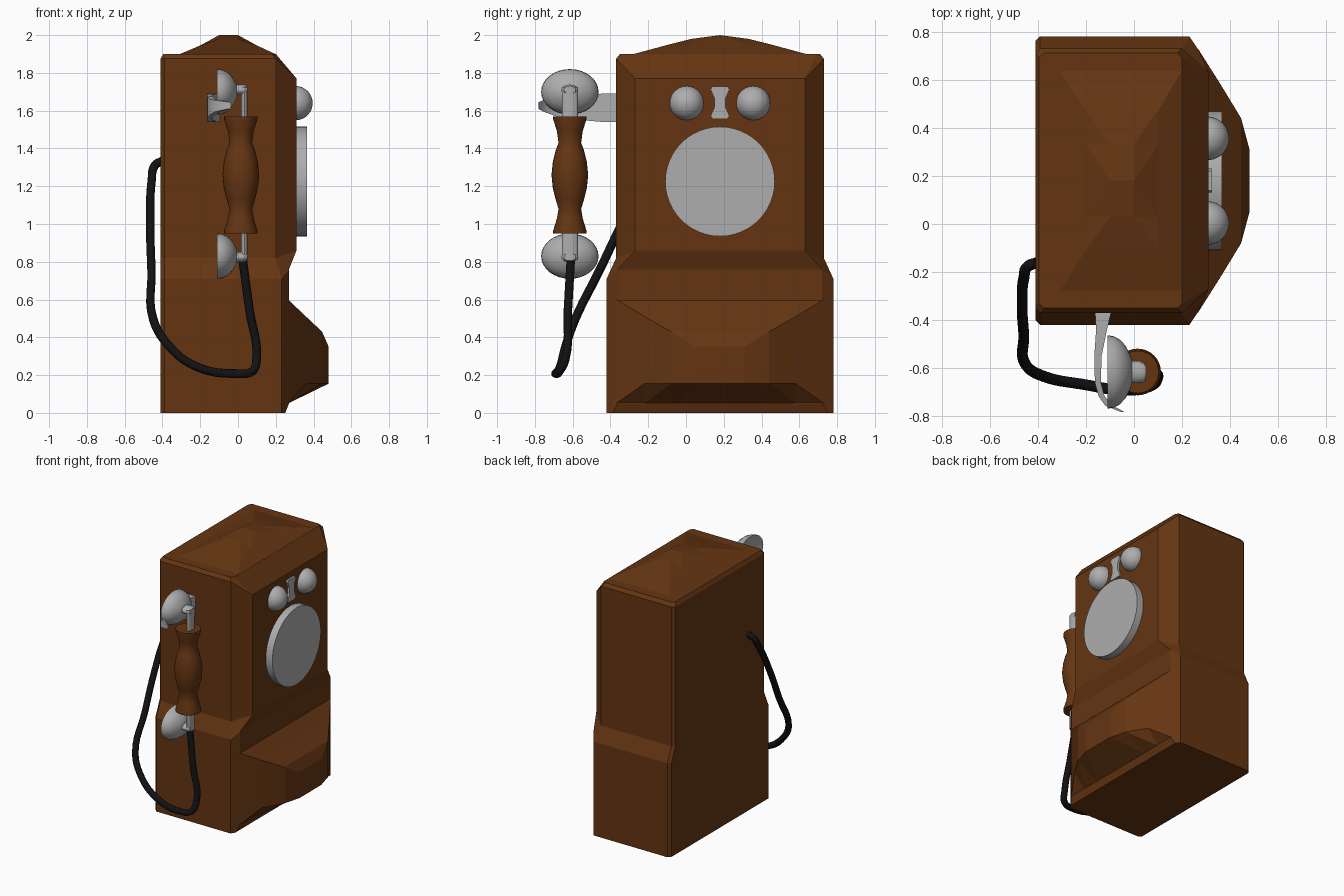
import bpy, bmesh, math

if "Cube" in bpy.data.objects:
    bpy.data.objects.remove(bpy.data.objects["Cube"])


def mat(name, c):
    m = bpy.data.materials.new(name)
    m.diffuse_color = (*c, 1)
    m.use_nodes = True
    m.node_tree.nodes["Principled BSDF"].inputs["Base Color"].default_value = m.diffuse_color
    return m


WOOD = mat("brown wood", (0.13, 0.036, 0.006))
METAL = mat("grey metal", (0.42, 0.42, 0.43))
BLACK = mat("black cord", (0.006, 0.006, 0.006))
YC = 0.18  # centre line of the cabinet in y


def finish(bm, name, m, smooth=None):
    me = bpy.data.meshes.new(name)
    bm.to_mesh(me)
    bm.free()
    ob = bpy.data.objects.new(name, me)
    bpy.context.collection.objects.link(ob)
    me.materials.append(m)
    if smooth:
        bpy.ops.object.select_all(action='DESELECT')
        ob.select_set(True)
        bpy.context.view_layer.objects.active = ob
        bpy.ops.object.shade_smooth_by_angle(angle=math.radians(smooth))
    return ob


def loft(name, rings, m, smooth=None):
    """Skin closed rings of equal length and cap both ends."""
    bm = bmesh.new()
    vs = [[bm.verts.new(p) for p in r] for r in rings]
    n = len(vs[0])
    for a, b in zip(vs, vs[1:]):
        for i in range(n):
            bm.faces.new((a[i], a[(i + 1) % n], b[(i + 1) % n], b[i]))
    bm.faces.new(vs[0])
    bm.faces.new(vs[-1])
    bmesh.ops.recalc_face_normals(bm, faces=bm.faces)
    return finish(bm, name, m, smooth)


def lathe(name, prof, c, axis, m, ra=1, rb=1, n=32, smooth=40):
    """prof = (position along axis, radius); ra, rb scale the two cross axes."""
    rings = []
    for t, r in prof:
        ring = []
        for k in range(n):
            a = 2 * math.pi * k / n
            u, v = ra * r * math.cos(a), rb * r * math.sin(a)
            p = (t, u, v) if axis == 'x' else (u, v, t)
            ring.append([c[i] + p[i] for i in range(3)])
        rings.append(ring)
    return loft(name, rings, m, smooth)


def bulge(name, us, vs, place, up, m):
    """Faceted bulge whose height is the lower of two profiles."""
    bm = bmesh.new()
    h = [[min(hu, hv) for _, hv in vs] for _, hu in us]
    g = [[bm.verts.new(place(u, v, h[i][j])) for j, (v, _) in enumerate(vs)]
         for i, (u, _) in enumerate(us)]
    for i in range(len(us) - 1):
        for j in range(len(vs) - 1):
            a, b, c, d = g[i][j], g[i + 1][j], g[i + 1][j + 1], g[i][j + 1]
            if h[i][j] + h[i + 1][j + 1] >= h[i + 1][j] + h[i][j + 1]:
                tris = (a, b, c), (a, c, d)
            else:
                tris = (a, b, d), (b, c, d)
            for t in tris:
                f = bm.faces.new(t)
                f.normal_update()
                if f.normal[up] < 0:
                    f.normal_flip()
    return finish(bm, name, m)


def mirrored(half):
    return half + [(2 * YC - y, h) for y, h in reversed(half)]


# cabinet: half width, chamfer x, front x, front half width, side z, front z, back x
def section(w, xc, xf, wf, zs, zf, xb=-0.41):
    half = [(xb, w - 0.02, zs), (xb + 0.02, w, zs), (xc, w, zs), (xf, wf, zf)]
    return ([(x, YC - y, z) for x, y, z in half] +
            [(x, YC + y, z) for x, y, z in reversed(half)])


loft("cabinet", [section(*s) for s in (
    (0.60, 0.23, 0.25, 0.57, 0, 0),
    (0.60, 0.23, 0.27, 0.54, 0.05, 0.05),
    (0.60, 0.23, 0.27, 0.54, 0.71, 0.76),
    (0.55, 0.20, 0.31, 0.45, 0.82, 0.86),
    (0.55, 0.20, 0.31, 0.45, 1.875, 1.77),
    (0.53, 0.18, 0.20, 0.51, 1.90, 1.90, -0.395))], WOOD)

# domed roof panel
bulge("roof",
      [(-0.31, 1.899), (-0.2, 1.945), (-0.1, 2.0), (0, 2.0), (0.1, 1.945), (0.2, 1.899)],
      mirrored([(-0.28, 1.899), (-0.11, 1.945), (0.03, 1.98)])[:3] + [(YC, 2.0)] +
      mirrored([(-0.28, 1.899), (-0.11, 1.945), (0.03, 1.98)])[3:],
      lambda u, v, h: (u, v, h), 2, WOOD)

# bowed writing shelf on the front
bulge("shelf",
      mirrored([(-0.37, 0.265), (-0.22, 0.36), (-0.08, 0.445), (0.05, 0.48)]),
      [(0.05, 0.265), (0.155, 0.48), (0.35, 0.48), (0.43, 0.445), (0.51, 0.36), (0.6, 0.265)],
      lambda u, v, h: (h, u, v), 0, WOOD)

# round dial
lathe("dial", [(0.3, 0.29), (0.365, 0.29)], (0, YC, 1.225), 'x', METAL, n=48)

# bells
for side, name in ((-1, "left_bell"), (1, "right_bell")):
    prof = [(0.09 * math.cos(a), 0.09 * math.sin(a) + 0.0005)
            for a in [math.pi * (0.6 - 0.6 * k / 10) for k in range(11)]]
    lathe(name, prof, (0.305, YC + side * 0.176, 1.64), 'x', METAL)

# waisted bell striker between the bells
loft("striker", [[(x, YC + sy * w, 1.642 + dz) for x, sy in
                  ((0.3, -1), (0.325, -1), (0.325, 1), (0.3, 1))]
                 for dz, w in ((-0.085, 0.04), (-0.07, 0.05), (-0.025, 0.03),
                               (0.025, 0.03), (0.07, 0.05), (0.085, 0.04))], METAL)

# handset grip
HX, HY = 0.015, -0.615
lathe("handset_grip", [(0.95, 0.088), (0.965, 0.088), (1.03, 0.068), (1.08, 0.06),
                       (1.13, 0.075), (1.19, 0.09), (1.26, 0.097), (1.33, 0.09),
                       (1.39, 0.075), (1.43, 0.06), (1.49, 0.068), (1.555, 0.088),
                       (1.57, 0.088)], (HX, HY, 0), 'z', WOOD)

# handset rods and cups
for z, end, nm in ((1.70, 1.57, "ear"), (0.83, 0.95, "mouth")):
    tip = z + 0.025 if end < z else z - 0.02
    lathe(nm + "_rod", [(end, 1), (tip, 1)], (0.034, HY, 0), 'z', METAL, 0.017, 0.042, 20)
    lathe(nm + "_neck", [(-0.03, 1), (0.035, 1), (0.05, 0.7)],
          (0, HY, tip - 0.015 if end < z else tip + 0.015), 'x', METAL, 0.045, 0.028, 20)
    lathe(nm + "_cup", [(-0.07, 0.02), (-0.08, 0.5), (-0.108, 0.93), (-0.11, 1), (-0.085, 0.98),
                        (-0.06, 0.89), (-0.035, 0.72), (-0.015, 0.45), (-0.005, 0.25)],
          (0, HY, z), 'x', METAL, 0.152, 0.12)

# curved cradle hook: x, y, thickness, bottom z, top z
loft("cradle", [[(x + s * t / 2, y, z) for s, z in ((-1, z0), (1, z0), (1, z1), (-1, z1))]
                for x, y, t, z0, z1 in (
    (-0.127, -0.35, 0.072, 1.54, 1.69), (-0.135, -0.44, 0.045, 1.54, 1.69),
    (-0.15, -0.55, 0.03, 1.55, 1.685), (-0.15, -0.66, 0.025, 1.56, 1.675),
    (-0.135, -0.715, 0.025, 1.58, 1.66), (-0.105, -0.755, 0.03, 1.595, 1.655),
    (-0.045, -0.782, 0.015, 1.61, 1.645))], METAL, 35)

# hanging cord
cu = bpy.data.curves.new("cord", 'CURVE')
cu.dimensions = '3D'
cu.bevel_depth = 0.023
cu.bevel_resolution = 3
cu.resolution_u = 6
cu.use_fill_caps = True
pts = [(0.025, -0.61, 0.81), (0.06, -0.625, 0.55), (0.098, -0.64, 0.28), (0.075, -0.67, 0.22),
       (0, -0.69, 0.208), (-0.22, -0.665, 0.245), (-0.37, -0.635, 0.36), (-0.45, -0.585, 0.5),
       (-0.458, -0.46, 0.75), (-0.465, -0.34, 1.0), (-0.457, -0.22, 1.23), (-0.44, -0.175, 1.31),
       (-0.40, -0.16, 1.335)]
sp = cu.splines.new('BEZIER')
sp.bezier_points.add(len(pts) - 1)
for b, p in zip(sp.bezier_points, pts):
    b.co = p
    b.handle_left_type = b.handle_right_type = 'AUTO'
cord = bpy.data.objects.new("cord", cu)
bpy.context.collection.objects.link(cord)
cu.materials.append(BLACK)
